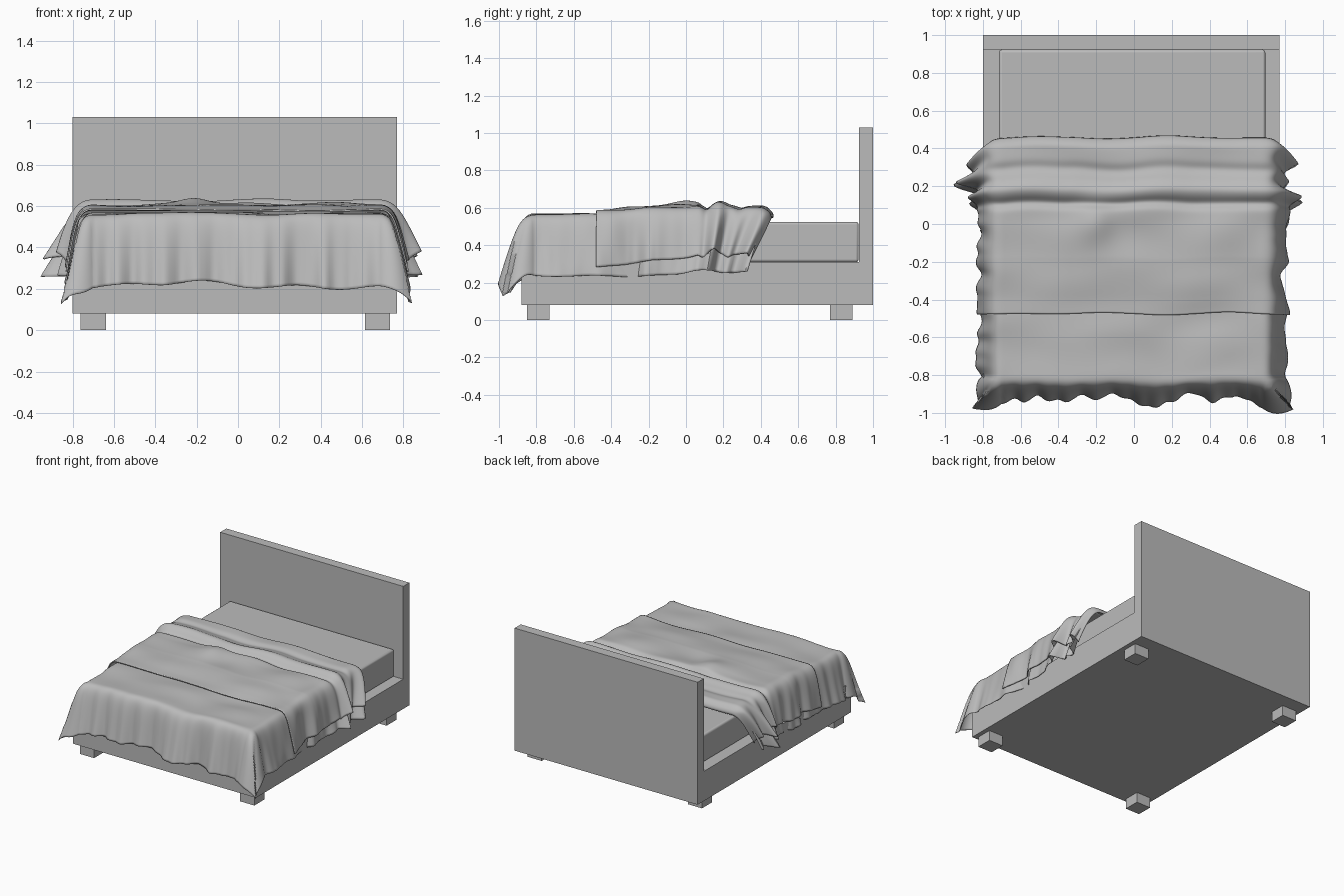
import bpy, bmesh, math
from math import exp, sin, hypot
from mathutils import Vector, noise

if "Cube" in bpy.data.objects:
    bpy.data.objects.remove(bpy.data.objects["Cube"])

grey = bpy.data.materials.new("plain grey")
grey.use_nodes = True
colour = (0.5, 0.5, 0.5, 1)
grey.diffuse_color = colour
grey.node_tree.nodes["Principled BSDF"].inputs["Base Color"].default_value = colour

CX = -0.01                 # centre line of the bedding
HALF_W, FOOT = 0.69, -0.81  # where the bedding starts to hang


def add_object(name, bm):
    mesh = bpy.data.meshes.new(name)
    bm.to_mesh(mesh)
    bm.free()
    mesh.materials.append(grey)
    ob = bpy.data.objects.new(name, mesh)
    bpy.context.collection.objects.link(ob)
    return ob


def box(name, low, high):
    bm = bmesh.new()
    bmesh.ops.create_cube(bm, size=1)
    low, high = Vector(low), Vector(high)
    for v in bm.verts:
        v.co = (low + high) / 2 + v.co * (high - low)
    return add_object(name, bm)


def smooth(ob, angle):
    bpy.ops.object.select_all(action="DESELECT")
    ob.select_set(True)
    bpy.context.view_layer.objects.active = ob
    bpy.ops.object.shade_smooth_by_angle(angle=math.radians(angle))


def wave(x, y, z=0.0):
    return noise.noise(Vector((x, y, z)))


def bump(x, centre, width):
    return exp(-((x - centre) / width) ** 2)


def drape(p, q, lift, relief):
    """Place a point of flat cloth (p across, q along) over the mattress."""
    ex, ey = max(abs(p) - HALF_W, 0), max(FOOT - q, 0)
    r = (ex ** 3 + ey ** 3) ** (1 / 3)
    x, y = max(-HALF_W, min(HALF_W, p)), max(FOOT, q)
    # creases on the top, flattening out towards the hanging part
    z = 0.565 + lift + relief(x, y) + 0.012 * wave(x * 2.5, y * 5, 3)
    if r > 0:
        length = hypot(ex, ey)
        dx, dy = math.copysign(ex, p) / length, -ey / length
        corner = 2 * ex * ey / length ** 2
        curl = 1 - exp(-r / 0.05)
        out = (0.05 * curl + 0.18 * r) * (1 + 0.45 * corner) + lift * curl
        along = y if ex > ey else x
        head = max(0, min(1, (q - 0.08) / 0.1))
        folds = wave(along * 5, math.copysign(7, p), 1) + 0.5 * wave(along * 13, p * 2, 5)
        out += r * folds * (0.16 + 0.08 * head) + 0.12 * r * head * (1 + sin(q * 50))
        x, y = x + dx * out, y + dy * out
        z -= r - 0.05 * curl
    return x + CX, y, z


def cloth(name, ends, drop, lift, relief, back_slant, thickness):
    bm = bmesh.new()
    nx, ny = 150, 110
    rows = []
    for j in range(ny + 1):
        row = []
        for i in range(nx + 1):
            s, t = 2 * i / nx - 1, j / ny
            q = ends[0] + (ends[1] - ends[0]) * t
            hang = drop(q) + 0.03 * wave(q * 4, s, 8)
            p = s * (HALF_W + hang)
            if q < FOOT:
                q -= 0.04 * wave(p * 3, 2, 6) * (FOOT - q) / 0.4
            x, y, z = drape(p, q, lift, relief)
            # the head end pulls towards the foot as it hangs down
            fall = max(0, 0.57 - z)
            y -= back_slant * fall * max(0, t - 0.55) / 0.45
            y += 0.012 * wave(x * 3, t * 3, 9)
            row.append(bm.verts.new((x, y, z)))
        rows.append(row)
    for a, b in zip(rows, rows[1:]):
        for i in range(nx):
            bm.faces.new((a[i], a[i + 1], b[i + 1], b[i]))
    ob = add_object(name, bm)
    smooth(ob, 60)
    solid = ob.modifiers.new("thickness", "SOLIDIFY")
    solid.thickness = thickness
    solid.offset = -1
    return ob


# Frame, headboard and feet
box("bed_base", (-0.8, -0.88, 0.08), (0.77, 0.925, 0.31))
box("headboard", (-0.8, 0.925, 0.08), (0.77, 1.0, 1.03))
for side, x in (("right", -0.7), ("left", 0.675)):
    for end, y in (("front", -0.79), ("back", 0.83)):
        box(f"{end}_{side}_foot", (x - 0.061, y - 0.061, 0), (x + 0.061, y + 0.061, 0.08))

# Mattress with softened edges
mattress = box("mattress", (-0.715, -0.8, 0.31), (0.695, 0.923, 0.525))
bevel = mattress.modifiers.new("soft edges", "BEVEL")
bevel.width = 0.015
bevel.segments = 4
smooth(mattress, 40)


# Lower blanket, hanging over the foot and both sides
def lower_relief(x, y):
    return 0.012 * wave(x * 3 + y * 2, y * 3 - x * 2, 2) * bump(y, -0.65, 0.2)


cloth("lower_blanket", (FOOT - 0.4, 0.42), lambda q: 0.38 - 0.04 * max(0, q + 0.3),
      0.0, lower_relief, 0.3, 0.004)


# Upper throw, bunched up towards the head
def upper_relief(x, y):
    z = 0.022 * max(0, min(1, (y + 0.48) / 0.3))
    z += 0.035 * bump(x, -0.2, 0.1) * bump(y, 0.0, 0.12)
    z += 0.02 * wave(x * 3, y * 4, 4) * bump(y, -0.05, 0.3)
    bend = y + 0.02 * wave(x * 3, 0, 7)
    z -= 0.022 * bump(bend, 0.11, 0.025)
    z += 0.022 * bump(bend, 0.18, 0.04) - 0.012 * bump(bend, 0.29, 0.03)
    z -= 0.06 * max(0, min(1, (y - 0.4) / 0.07)) ** 2
    return z


cloth("upper_throw", (-0.475, 0.47), lambda q: 0.355 - 0.07 * (q + 0.47),
      0.02, upper_relief, 0.5, 0.008)
